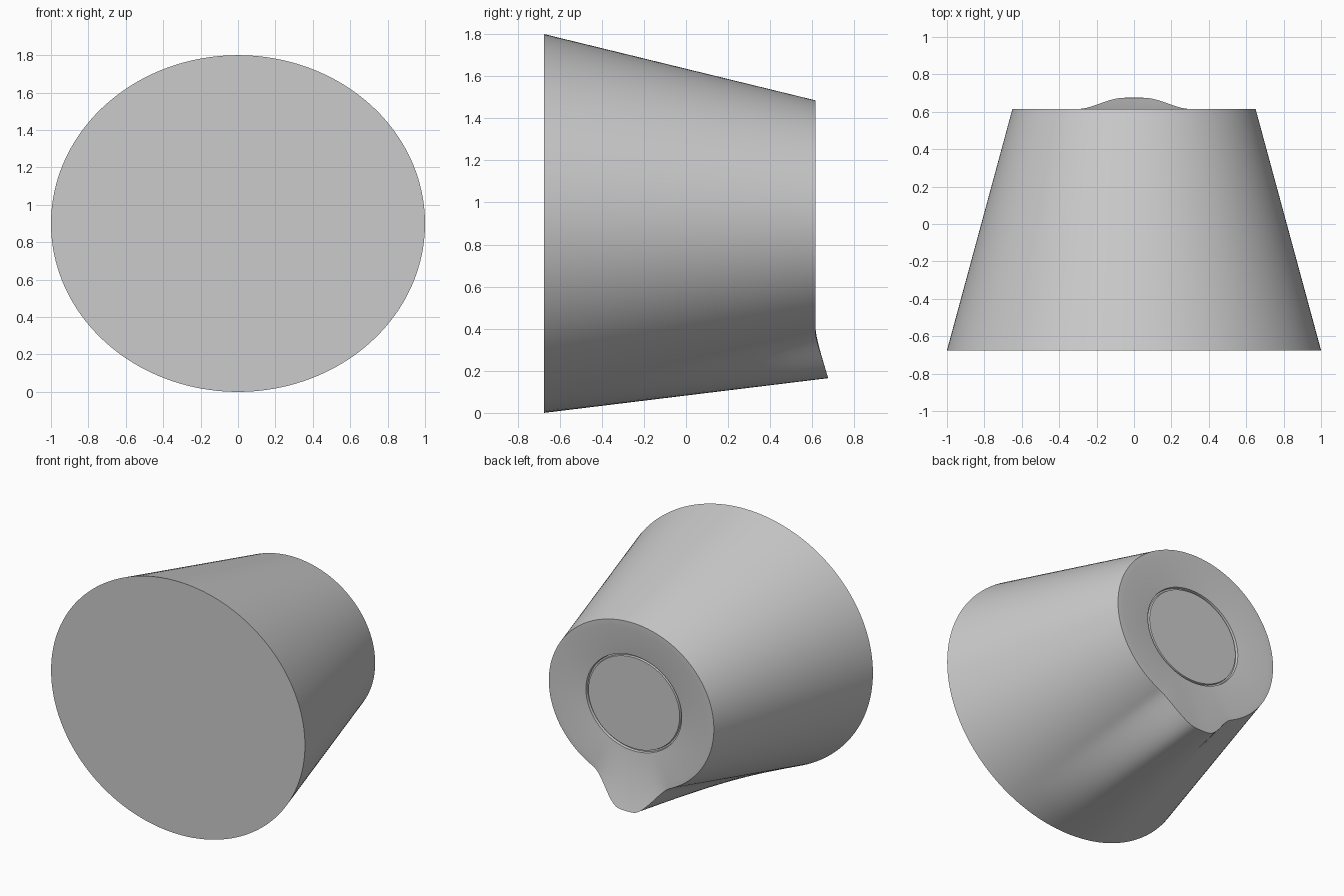
import bpy, bmesh, math

if "Cube" in bpy.data.objects:
    bpy.data.objects.remove(bpy.data.objects["Cube"])

N = 160          # segments round the body
CZ = 0.9         # height of the axis
ASPECT = 0.9     # the cross-section is slightly flattened


def spout(a):
    """Weight of the lip at angle a (0 = straight down)."""
    d = abs((a + math.pi) % (2 * math.pi) - math.pi)
    t = min(max((0.48 - d) / 0.40, 0), 1)
    return t * t * (3 - 2 * t)


def loop(rx, y, lip=0.0):
    """Elliptical ring at depth y, with the lip pulled down and back."""
    pts = []
    for i in range(N):
        a = 2 * math.pi * i / N
        w = spout(a) * lip
        pts.append((rx * math.sin(a), y + 0.06 * w,
                    CZ - rx * ASPECT * math.cos(a) - 0.15 * w))
    return pts


def build(name, rings, cap_first, cap_last):
    """Skin a list of rings, optionally closing both ends."""
    bm = bmesh.new()
    vs = [[bm.verts.new(p) for p in r] for r in rings]
    for r, s in zip(vs, vs[1:]):
        for i in range(N):
            j = (i + 1) % N
            bm.faces.new((r[i], r[j], s[j], s[i]))
    if cap_first:
        bm.faces.new(vs[0])
    if cap_last:
        bm.faces.new(vs[-1])
    bmesh.ops.recalc_face_normals(bm, faces=bm.faces)
    me = bpy.data.meshes.new(name)
    bm.to_mesh(me)
    bm.free()
    ob = bpy.data.objects.new(name, me)
    bpy.context.collection.objects.link(ob)
    bpy.ops.object.select_all(action='DESELECT')
    ob.select_set(True)
    bpy.context.view_layer.objects.active = ob
    bpy.ops.object.shade_smooth_by_angle(angle=math.radians(25))
    return ob


# Tapered wall from the wide closed front to the lipped rim
STEPS = 10
rings = []
for k in range(STEPS + 1):
    t = k / STEPS
    rings.append(loop(1 - 0.35 * t, -0.675 + 1.29 * t, t))

# Flat rim, shallow dished face, narrow groove and centre disc
for ratio, y in ((0.93, 0.615), (0.58, 0.588), (0.575, 0.57),
                 (0.558, 0.57), (0.553, 0.585)):
    rings.append(loop(0.65 * ratio, y))

build("cup_body", rings, True, True)
